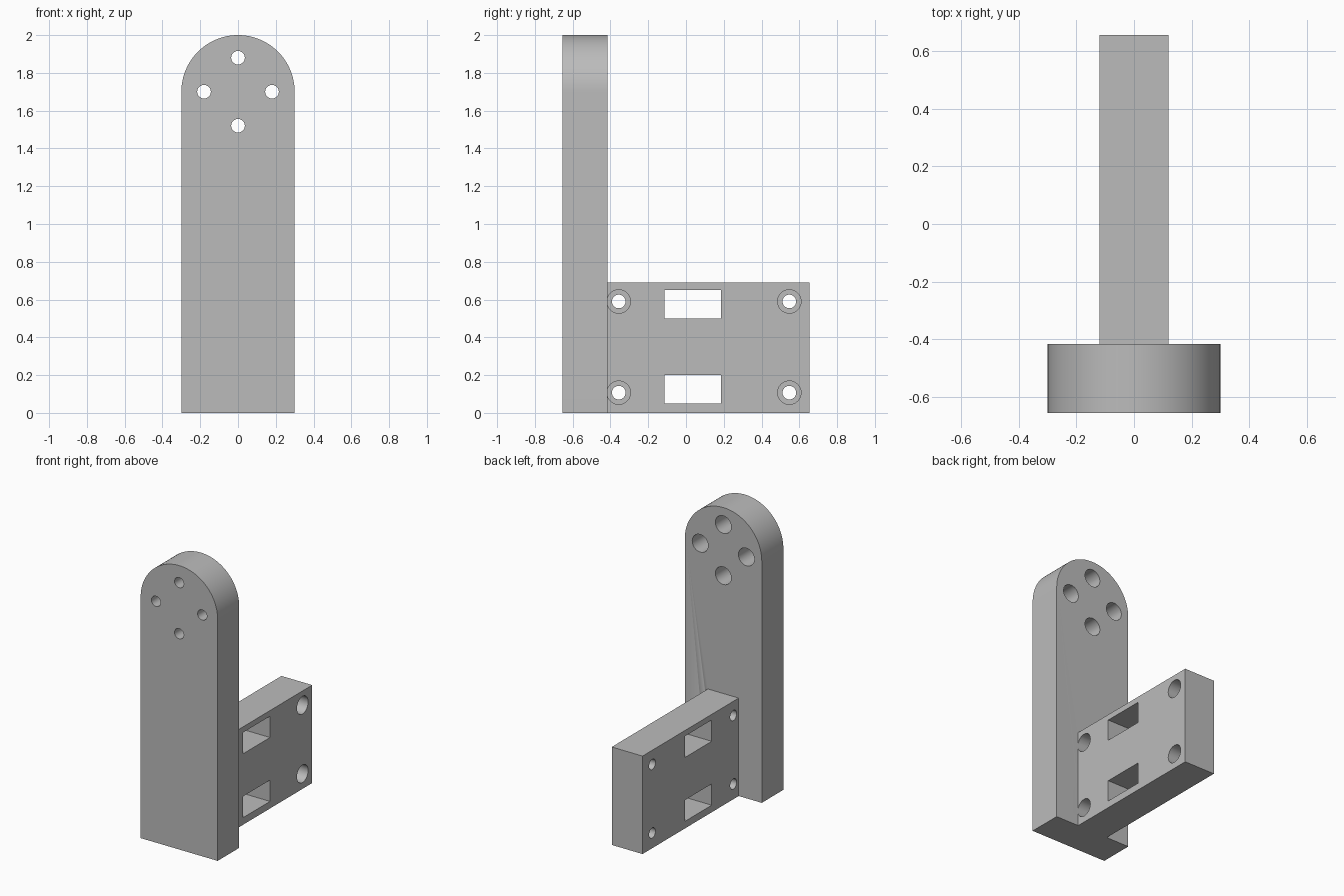
import bpy, bmesh, math
from mathutils import Matrix, Vector

if "Cube" in bpy.data.objects:
    bpy.data.objects.remove(bpy.data.objects["Cube"])

grey = bpy.data.materials.new("plain grey")
grey.diffuse_color = (0.5, 0.5, 0.5, 1)
grey.use_nodes = True
grey.node_tree.nodes["Principled BSDF"].inputs["Base Color"].default_value = grey.diffuse_color


def finish(name, bm):
    bmesh.ops.recalc_face_normals(bm, faces=bm.faces[:])
    me = bpy.data.meshes.new(name)
    bm.to_mesh(me)
    bm.free()
    me.materials.append(grey)
    ob = bpy.data.objects.new(name, me)
    bpy.context.collection.objects.link(ob)
    return ob


def prism(name, points, depth):
    """Extrude a closed outline of 3D points along a vector."""
    bm = bmesh.new()
    face = bm.faces.new([bm.verts.new(p) for p in points])
    ext = bmesh.ops.extrude_face_region(bm, geom=[face])
    verts = [g for g in ext["geom"] if isinstance(g, bmesh.types.BMVert)]
    bmesh.ops.translate(bm, verts=verts, vec=Vector(depth))
    return finish(name, bm)


def box(name, lo, hi):
    (x0, y0, z0), (x1, y1, z1) = lo, hi
    return prism(name, [(x0, y0, z0), (x1, y0, z0), (x1, y1, z0), (x0, y1, z0)],
                 (0, 0, z1 - z0))


def rod(name, start, end, radius):
    """Cylinder between two points."""
    a, b = Vector(start), Vector(end)
    turn = (b - a).to_track_quat('Z', 'Y').to_matrix().to_4x4()
    bm = bmesh.new()
    bmesh.ops.create_cone(bm, cap_ends=True, segments=48, radius1=radius, radius2=radius,
                          depth=(b - a).length, matrix=Matrix.Translation((a + b) / 2) @ turn)
    return finish(name, bm)


def boolean(target, tool, operation):
    mod = target.modifiers.new(operation.lower(), 'BOOLEAN')
    mod.operation, mod.object, mod.solver = operation, tool, 'EXACT'
    bpy.context.view_layer.objects.active = target
    bpy.ops.object.modifier_apply(modifier=mod.name)
    bpy.data.objects.remove(tool)


FRONT, INNER, BACK = -0.655, -0.415, 0.655
HALF, ARM = 0.3, 0.12
HOLE, BORE, DEPTH = 0.036, 0.062, 0.15

# upright plate with a round top
outline = [(-HALF, FRONT, 0), (HALF, FRONT, 0)]
outline += [(HALF * math.cos(math.pi * i / 48), FRONT, 1.7 + HALF * math.sin(math.pi * i / 48))
            for i in range(49)]
bracket = prism("bracket", outline, (0, INNER - FRONT, 0))

# mounting arm behind the plate, overlapping it slightly for a clean join
boolean(bracket, box("arm", (-ARM, INNER - 0.05, 0), (ARM, BACK, 0.69)), 'UNION')

# four counterbored holes in the plate, wide side at the back
for x, z in ((0, 1.88), (0, 1.52), (-0.18, 1.7), (0.18, 1.7)):
    boolean(bracket, rod("hole", (x, FRONT - 0.05, z), (x, INNER + 0.05, z), HOLE), 'DIFFERENCE')
    boolean(bracket, rod("bore", (x, INNER - DEPTH, z), (x, INNER + 0.05, z), BORE), 'DIFFERENCE')

# four counterbored holes in the arm, wide side on the right
for y in (-0.356, 0.547):
    for z in (0.107, 0.59):
        boolean(bracket, rod("hole", (-ARM - 0.01, y, z), (ARM + 0.01, y, z), HOLE), 'DIFFERENCE')
        boolean(bracket, rod("bore", (ARM - DEPTH, y, z), (ARM + 0.01, y, z), BORE), 'DIFFERENCE')

# two rectangular windows through the arm
for z in (0.05, 0.5):
    boolean(bracket, box("window", (-0.3, -0.115, z), (0.3, 0.185, z + 0.15)), 'DIFFERENCE')

bpy.ops.object.select_all(action='DESELECT')
bracket.select_set(True)
bpy.context.view_layer.objects.active = bracket
bpy.ops.object.shade_smooth_by_angle(angle=math.radians(30))
